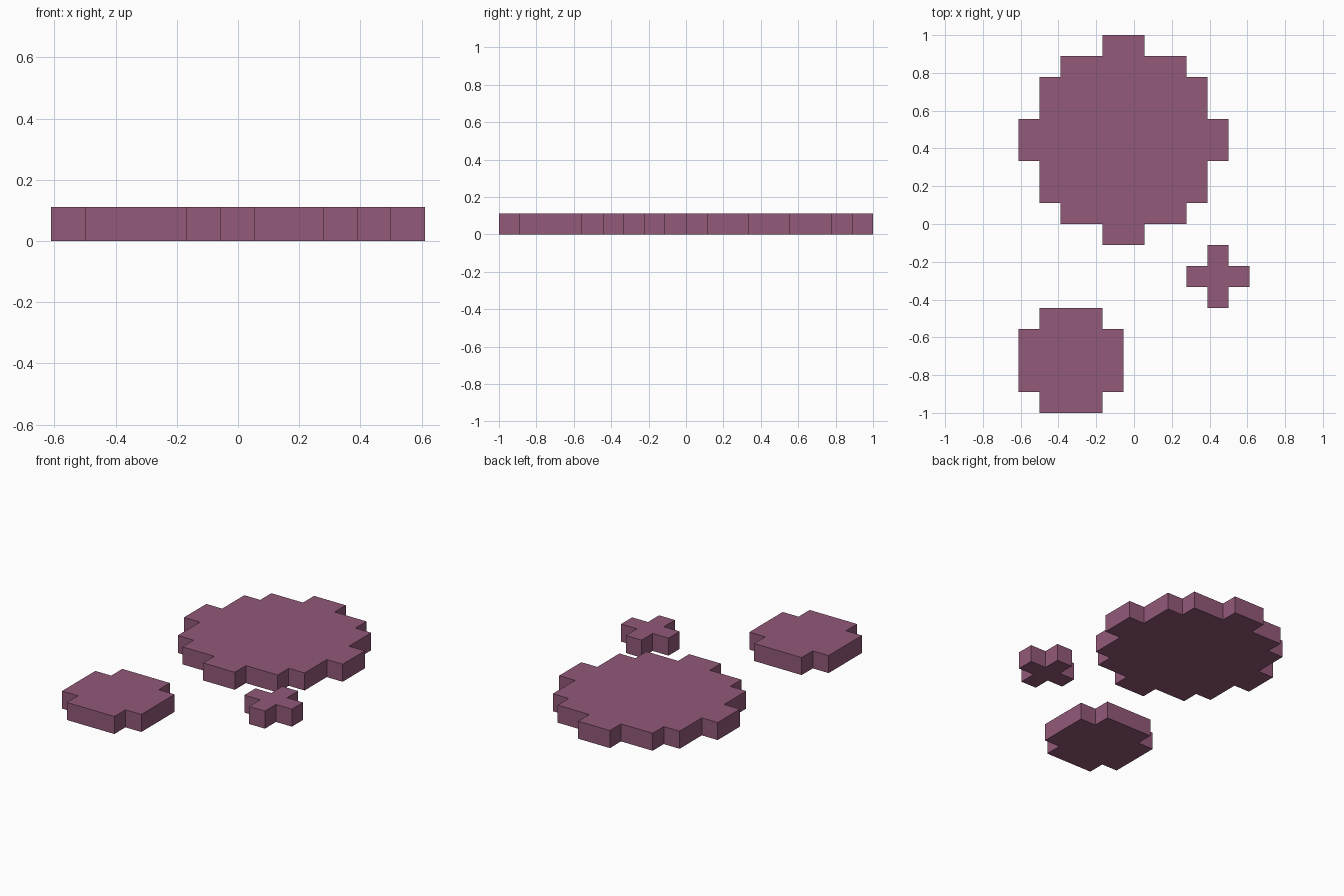
import bpy, bmesh

if "Cube" in bpy.data.objects:
    bpy.data.objects.remove(bpy.data.objects["Cube"])

U = 1 / 9  # one grid cell

mat = bpy.data.materials.new("dusty plum")
mat.diffuse_color = (0.29, 0.10, 0.19, 1)
mat.use_nodes = True
mat.node_tree.nodes["Principled BSDF"].inputs["Base Color"].default_value = mat.diffuse_color


def stepped_disc(name, cx, cy, rows):
    """Flat slab one cell thick; rows = (half width, row height) from front to back, in cells."""
    y = -sum(h for _, h in rows) / 2
    right = []
    for half, h in rows:
        right += [(half, y), (half, y + h)]
        y += h
    outline = right + [(-x, y) for x, y in reversed(right)]

    bm = bmesh.new()
    base = bm.faces.new([bm.verts.new(((cx + x) * U, (cy + y) * U, 0)) for x, y in outline])
    top = bmesh.ops.extrude_face_region(bm, geom=[base], use_keep_orig=True)
    verts = [g for g in top["geom"] if isinstance(g, bmesh.types.BMVert)]
    bmesh.ops.translate(bm, verts=verts, vec=(0, 0, U))
    bmesh.ops.recalc_face_normals(bm, faces=bm.faces)
    mesh = bpy.data.meshes.new(name)
    bm.to_mesh(mesh)
    bm.free()
    mesh.materials.append(mat)
    obj = bpy.data.objects.new(name, mesh)
    bpy.context.collection.objects.link(obj)


# Large, medium and small stepped discs
stepped_disc("large_disc", -0.5, 4, [(1, 1), (3, 1), (4, 2), (5, 2), (4, 2), (3, 1), (1, 1)])
stepped_disc("medium_disc", -3, -6.5, [(1.5, 1), (2.5, 3), (1.5, 1)])
stepped_disc("small_cross", 4, -2.5, [(0.5, 1), (1.5, 1), (0.5, 1)])
